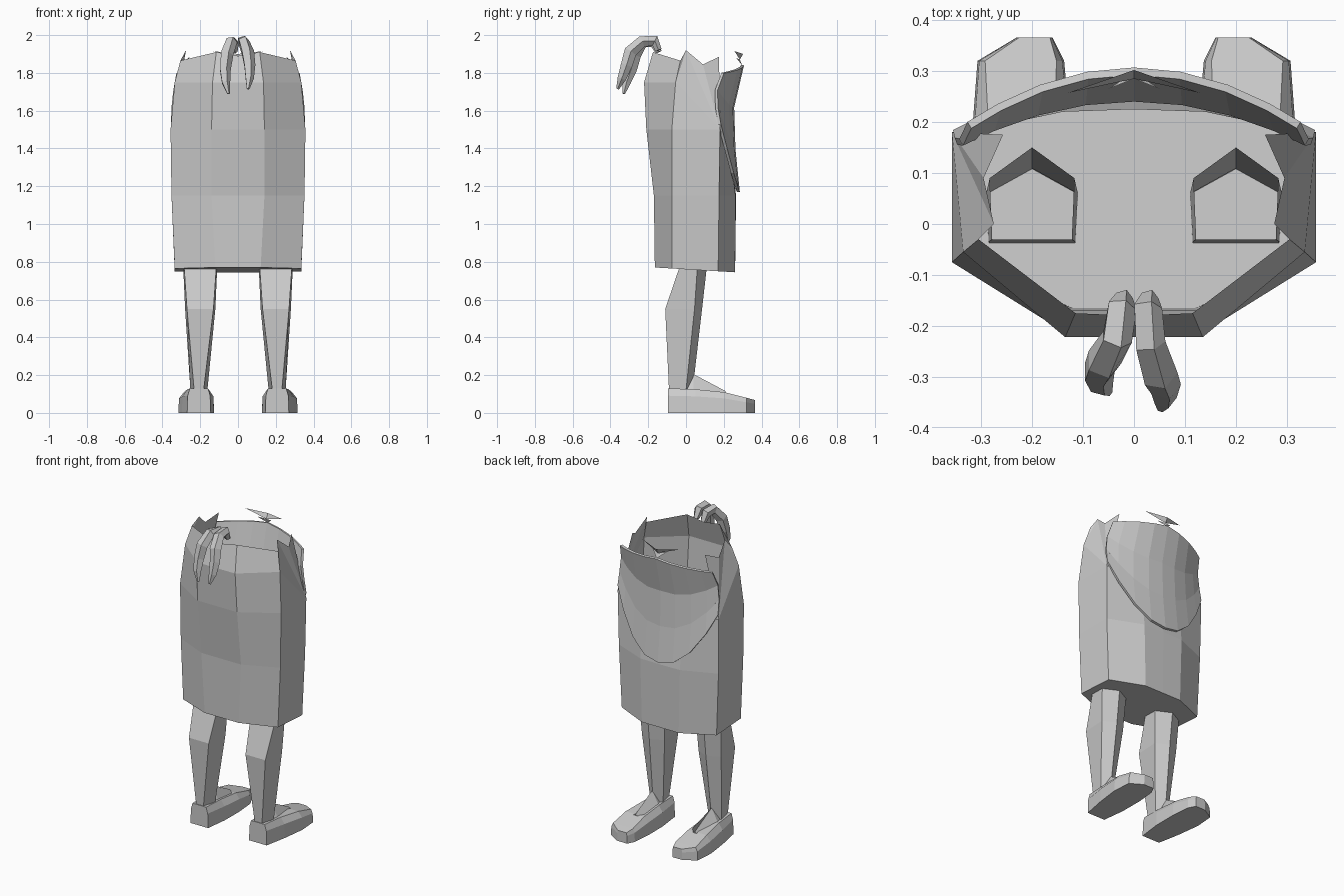
import bpy
import bmesh
from mathutils import Vector
from math import cos, sin, tau

default_cube = bpy.data.objects.get("Cube")
if default_cube:
    bpy.data.objects.remove(default_cube, do_unlink=True)

# One plain grey for the whole model
grey = bpy.data.materials.new("plain_grey")
grey.use_nodes = True
grey_colour = (0.6, 0.6, 0.6, 1)
grey.diffuse_color = grey_colour
grey.node_tree.nodes["Principled BSDF"].inputs["Base Color"].default_value = grey_colour


def make_part(name, verts, faces, mirror=False):
    """Turn points and faces into a flat shaded object, optionally mirrored in x."""
    mesh = bpy.data.meshes.new(name)
    bm = bmesh.new()
    points = [bm.verts.new(v) for v in verts]
    for face in faces:
        bm.faces.new([points[i] for i in face])
    bmesh.ops.recalc_face_normals(bm, faces=bm.faces)
    bm.to_mesh(mesh)
    bm.free()
    mesh.materials.append(grey)
    part = bpy.data.objects.new(name, mesh)
    bpy.context.collection.objects.link(part)
    if mirror:
        part.modifiers.new("mirror", 'MIRROR').use_clip = True
    return part


def grid_faces(rows, columns, closed=False):
    """Quads joining consecutive rows of points."""
    faces = []
    for r in range(rows - 1):
        for c in range(columns if closed else columns - 1):
            d = (c + 1) % columns
            faces.append((r * columns + c, r * columns + d,
                          (r + 1) * columns + d, (r + 1) * columns + c))
    return faces


def loft(name, rings, cap_start=True, cap_end=True, mirror=False):
    """Skin a list of closed rings that all have the same point count."""
    count = len(rings[0])
    verts = [point for ring in rings for point in ring]
    faces = grid_faces(len(rings), count, closed=True)
    if cap_start:
        faces.append(tuple(range(count)))
    if cap_end:
        faces.append(tuple(range(len(verts) - count, len(verts))))
    return make_part(name, verts, faces, mirror)


def tube(name, path, radii, sides=5):
    """Tapered tube along a path."""
    points = [Vector(p) for p in path]
    rings = []
    for i, point in enumerate(points):
        ahead = points[min(i + 1, len(points) - 1)]
        behind = points[max(i - 1, 0)]
        along = (ahead - behind).normalized()
        side = (Vector((1, 0, 0)) - along * along.x).normalized()
        up = along.cross(side)
        rings.append([point + radii[i] * (side * cos(tau * k / sides) + up * sin(tau * k / sides))
                      for k in range(sides)])
    return loft(name, rings)


# Sack body: half outlines from front centre round to back centre
outlines = [
    (0.77, [(0, -.165), (.12, -.165), (.335, -.075), (.335, .17), (.13, .26), (0, .26)]),
    (1.15, [(0, -.17), (.14, -.17), (.352, -.075), (.352, .175), (.14, .262), (0, .265)]),
    (1.5, [(0, -.21), (.14, -.21), (.357, -.075), (.357, .18), (.14, .22), (0, .225)]),
]
verts = []
for z, outline in outlines:
    for x, y in outline:
        hem = -0.06 * y - 0.01 if z < 1 else 0
        verts.append((x, y, z + hem))
columns = len(outlines[0][1])
faces = grid_faces(len(outlines), columns)
faces.append(tuple(range(columns)))

# Upper front of the sack and the pointed rim at each side
base = len(verts) - columns
front, corner, side_front, side_back = range(base, base + 4)
top = len(verts)
verts += [
    (0, -.222, 1.75), (.135, -.222, 1.75), (.335, -.055, 1.75),
    (0, -.18, 1.89), (.115, -.175, 1.91), (.305, -.03, 1.865),
    (.275, 0, 1.92), (.295, .09, 1.845), (.257, .175, 1.885),
]
chest, chest_corner, chest_side, rim, rim_corner, rim_side, peak, dip, tip = range(top, top + 9)
faces += [
    (front, corner, chest_corner, chest),
    (corner, side_front, chest_side, chest_corner),
    (chest, chest_corner, rim_corner, rim),
    (chest_corner, chest_side, rim_side, rim_corner),
    (side_front, side_back, chest_side),
    (chest_side, side_back, peak),
    (chest_side, peak, rim_side),
    (side_back, dip, peak),
    (side_back, tip, dip),
]
make_part("sack_body", verts, faces, mirror=True)

# Rounded flap hanging over the back
hem_points = [(0, 1.17), (.1, 1.19), (.2, 1.27), (.29, 1.4), (.355, 1.53)]
depths = [(.285, .8), (.262, .75), (.255, .75), (.307, 1.0)]
verts = []
for row, (depth, bend) in enumerate(depths):
    t = row / (len(depths) - 1)
    for x, hem in hem_points:
        wide = x * (1 - 0.08 * t * t)
        rim_height = 1.84 - 0.12 * x
        verts.append((wide, depth - bend * wide * wide, hem + (rim_height - hem) * t))
flap = make_part("back_flap", verts, grid_faces(len(depths), len(hem_points)))
bm = bmesh.new()
bm.from_mesh(flap.data)
bm.faces.ensure_lookup_table()
if bm.faces[0].normal.y < 0:
    bmesh.ops.reverse_faces(bm, faces=bm.faces)
bm.to_mesh(flap.data)
bm.free()
flap.modifiers.new("mirror", 'MIRROR').use_clip = True
thickness = flap.modifiers.new("thickness", 'SOLIDIFY')
thickness.thickness = 0.015
thickness.offset = -1

# Loose collar scrap above the back rim
make_part("collar_scrap",
          [(.13, .257, 1.915), (0, .302, 1.9), (0, .285, 1.87), (.05, .265, 1.88), (0, .298, 1.84)],
          [(0, 1, 2), (2, 3, 4)], mirror=True)

# Legs: five sided, flat in front, ridged behind
leg_sections = [  # height, front y, side y, ridge y, front half width, side half width
    (.95, -.03, .09, .15, .078, .083),
    (.77, -.035, .06, .11, .085, .09),
    (.55, -.11, .045, .085, .07, .08),
    (.12, -.09, 0, .035, .025, .045),
]
rings = []
for z, y_front, y_side, y_ridge, w_front, w_side in leg_sections:
    cx = 0.2 if z > 0.5 else 0.207
    rings.append([(cx - w_front, y_front, z), (cx + w_front, y_front, z),
                  (cx + w_side, y_side, z), (cx, y_ridge, z), (cx - w_side, y_side, z)])
loft("legs", rings, cap_start=False, mirror=True)

# Shoes: heel to toe sections
shoe_sections = [  # y, centre x, sole half width, top half width, height
    (-.095, .207, .062, .048, .13),
    (.05, .212, .085, .055, .125),
    (.2, .221, .095, .065, .11),
    (.32, .222, .085, .07, .08),
    (.366, .195, .035, .03, .068),
]
rings = []
for y, cx, sole, upper, height in shoe_sections:
    half = [(sole, 0), (sole * 0.96, height * 0.7), (upper, height)]
    rings.append([(cx + w, y, z) for w, z in half] + [(cx - w, y, z) for w, z in reversed(half)])
loft("shoes", rings, mirror=True)

# Insteps: ridged wedges from ankle to toe
rings = []
for y, half, height in [(-.07, .045, .15), (.04, .058, .205), (.21, .05, .115)]:
    rings.append([(.21 - half, y, .09), (.21 + half, y, .09), (.21, y, height)])
loft("shoe_insteps", rings, mirror=True)

# Drooping strands over the front rim
radii = [.018, .03, .032, .036, .032, .024, .008]
tube("right_strand", [(-.02, -.145, 1.91), (-.025, -.165, 1.96), (-.035, -.225, 1.965),
                      (-.06, -.27, 1.9), (-.07, -.29, 1.82), (-.065, -.315, 1.75),
                      (-.05, -.33, 1.69)], radii)
tube("left_strand", [(.03, -.145, 1.92), (.025, -.165, 1.97), (.03, -.235, 1.965),
                     (.05, -.295, 1.91), (.06, -.315, 1.84), (.06, -.34, 1.77),
                     (.053, -.362, 1.715)], radii)
